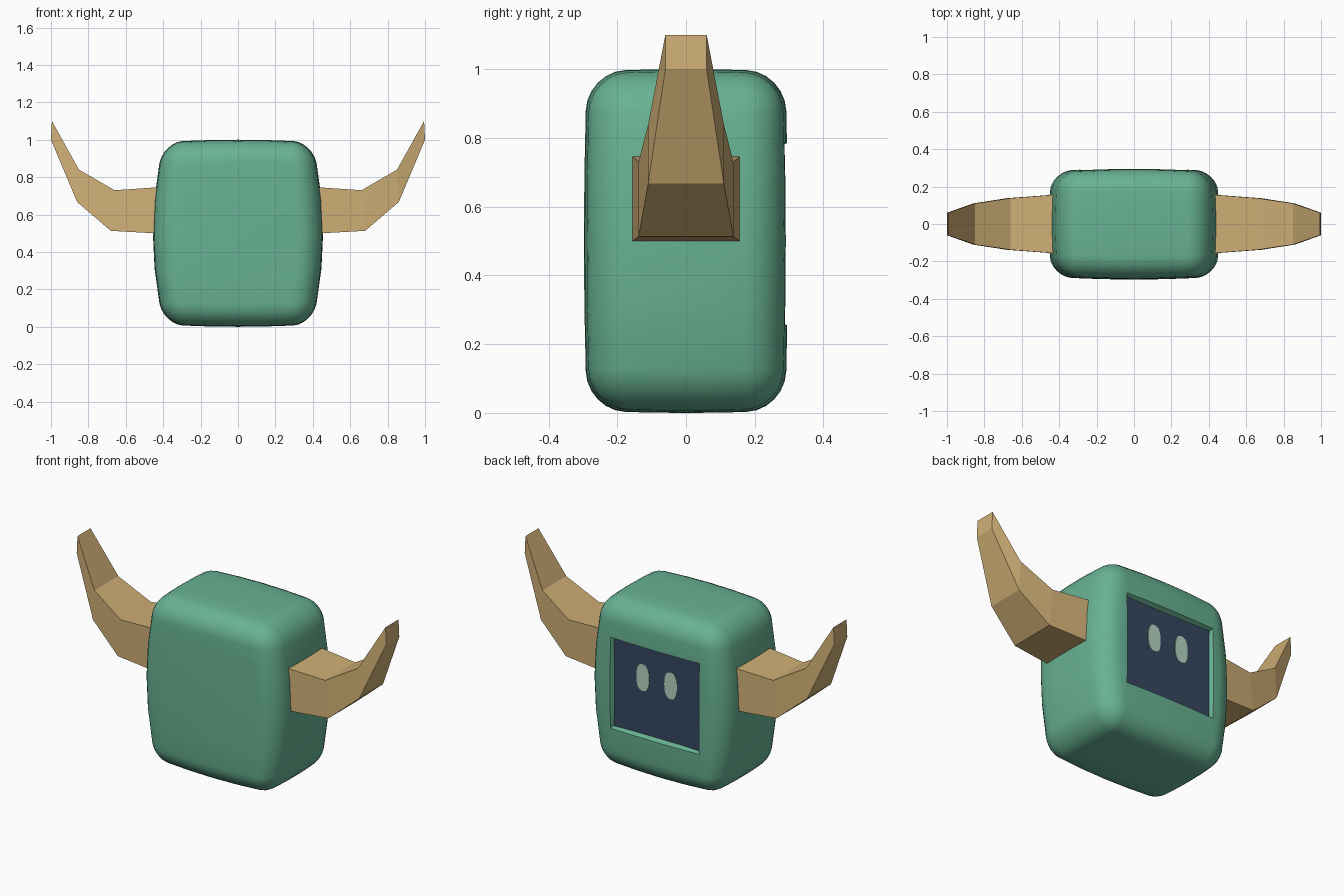
import bpy, bmesh, math
from mathutils import Vector

cube = bpy.data.objects.get("Cube")
if cube:
    bpy.data.objects.remove(cube, do_unlink=True)


def material(name, rgb):
    # colours given as 0-255 display values, stored linear
    col = [((c / 255 + 0.055) / 1.055) ** 2.4 for c in rgb] + [1.0]
    m = bpy.data.materials.new(name)
    m.use_nodes = True
    m.diffuse_color = col
    m.node_tree.nodes["Principled BSDF"].inputs["Base Color"].default_value = col
    return m


green = material("shell green", (104, 178, 147))
tan = material("horn tan", (208, 176, 118))
navy = material("screen navy", (54, 72, 96))
pale = material("eye pale green", (180, 212, 194))


def make_object(name, bm, mats, smooth=False):
    bmesh.ops.recalc_face_normals(bm, faces=bm.faces)
    me = bpy.data.meshes.new(name)
    bm.to_mesh(me)
    bm.free()
    ob = bpy.data.objects.new(name, me)
    bpy.context.collection.objects.link(ob)
    for m in mats:
        me.materials.append(m)
    if smooth:
        bpy.ops.object.select_all(action='DESELECT')
        ob.select_set(True)
        bpy.context.view_layer.objects.active = ob
        bpy.ops.object.shade_smooth_by_angle(angle=math.radians(40))
    return ob


# Body: rounded box with gently bulging sides
HALF = Vector((0.455, 0.297, 0.5))
RADIUS = 0.115
bm = bmesh.new()
bmesh.ops.create_cube(bm, size=2)
bmesh.ops.scale(bm, vec=HALF, verts=bm.verts)
for axis in range(3):
    core = HALF[axis] - RADIUS
    cuts = [core + RADIUS * f for f in (0.0, 0.27, 0.58)] + [core * 0.5]
    normal = Vector([float(i == axis) for i in range(3)])
    for c in [-c for c in cuts] + [0] + cuts:
        bmesh.ops.bisect_plane(bm, geom=bm.verts[:] + bm.edges[:] + bm.faces[:],
                               plane_co=normal * c, plane_no=normal)
for v in bm.verts:
    inner = Vector([max(-h + RADIUS, min(h - RADIUS, c)) for c, h in zip(v.co, HALF)])
    p = inner + (v.co - inner).normalized() * RADIUS
    x, y, z = [(c / h) ** 2 for c, h in zip(p, HALF)]
    v.co = (p.x * (1 - 0.13 * z) * (1 - 0.03 * y),
            p.y * (1 - 0.03 * z) * (1 - 0.05 * x),
            p.z * (1 - 0.025 * x) * (1 - 0.015 * y) + 0.5)

# Recessed screen in the +y side
LEFT, LOW, HIGH, SCREEN_Y = 0.287, 0.255, 0.785, 0.268
for co, no in (((LEFT, 0, 0), (1, 0, 0)), ((-LEFT, 0, 0), (1, 0, 0)),
               ((0, 0, LOW), (0, 0, 1)), ((0, 0, HIGH), (0, 0, 1))):
    bmesh.ops.bisect_plane(bm, geom=bm.verts[:] + bm.edges[:] + bm.faces[:],
                           plane_co=co, plane_no=no)
bmesh.ops.recalc_face_normals(bm, faces=bm.faces)
panel = []
for f in bm.faces:
    c = f.calc_center_median()
    if c.y > 0.2 and f.normal.y > 0.7 and abs(c.x) < LEFT and LOW < c.z < HIGH:
        panel.append(f)
bmesh.ops.inset_region(bm, faces=panel, thickness=0.012, depth=0)
for f in panel:
    f.material_index = 1
for v in {v for f in panel for v in f.verts}:
    v.co.y = SCREEN_Y
make_object("body", bm, [green, navy], smooth=True)

# Eyes: thin rounded plates on the screen
for side, x0 in (("left", 0.09), ("right", -0.09)):
    bm = bmesh.new()
    ring = []
    for i in range(24):
        a = math.tau * i / 24
        c, s = math.cos(a), math.sin(a)
        ring.append(bm.verts.new((x0 + 0.041 * math.copysign(abs(c) ** 0.8, c), SCREEN_Y - 0.002,
                                  0.596 + 0.078 * math.copysign(abs(s) ** 0.8, s))))
    face = bm.faces.new(ring)
    ext = bmesh.ops.extrude_face_region(bm, geom=[face])["geom"]
    bmesh.ops.translate(bm, vec=(0, 0.005, 0),
                        verts=[g for g in ext if isinstance(g, bmesh.types.BMVert)])
    make_object(side + "_eye", bm, [pale])

# Horns: square sections, (top x, top z, bottom x, bottom z, half depth)
SECTIONS = [(0.41, 0.747, 0.41, 0.498, 0.157),
            (0.44, 0.745, 0.45, 0.5, 0.155),
            (0.66, 0.73, 0.68, 0.513, 0.138),
            (0.85, 0.84, 0.86, 0.667, 0.11),
            (0.995, 1.1, 1.0, 1.0, 0.06)]
for side, s in (("left", 1), ("right", -1)):
    bm = bmesh.new()
    rings = [[bm.verts.new(p) for p in ((s * tx, -d, tz), (s * tx, d, tz),
                                        (s * bx, d, bz), (s * bx, -d, bz))]
             for tx, tz, bx, bz, d in SECTIONS]
    for a, b in zip(rings, rings[1:]):
        for i in range(4):
            j = (i + 1) % 4
            bm.faces.new((a[i], a[j], b[j], b[i]))
    bm.faces.new(rings[0])
    bm.faces.new(rings[-1])
    make_object(side + "_horn", bm, [tan])
